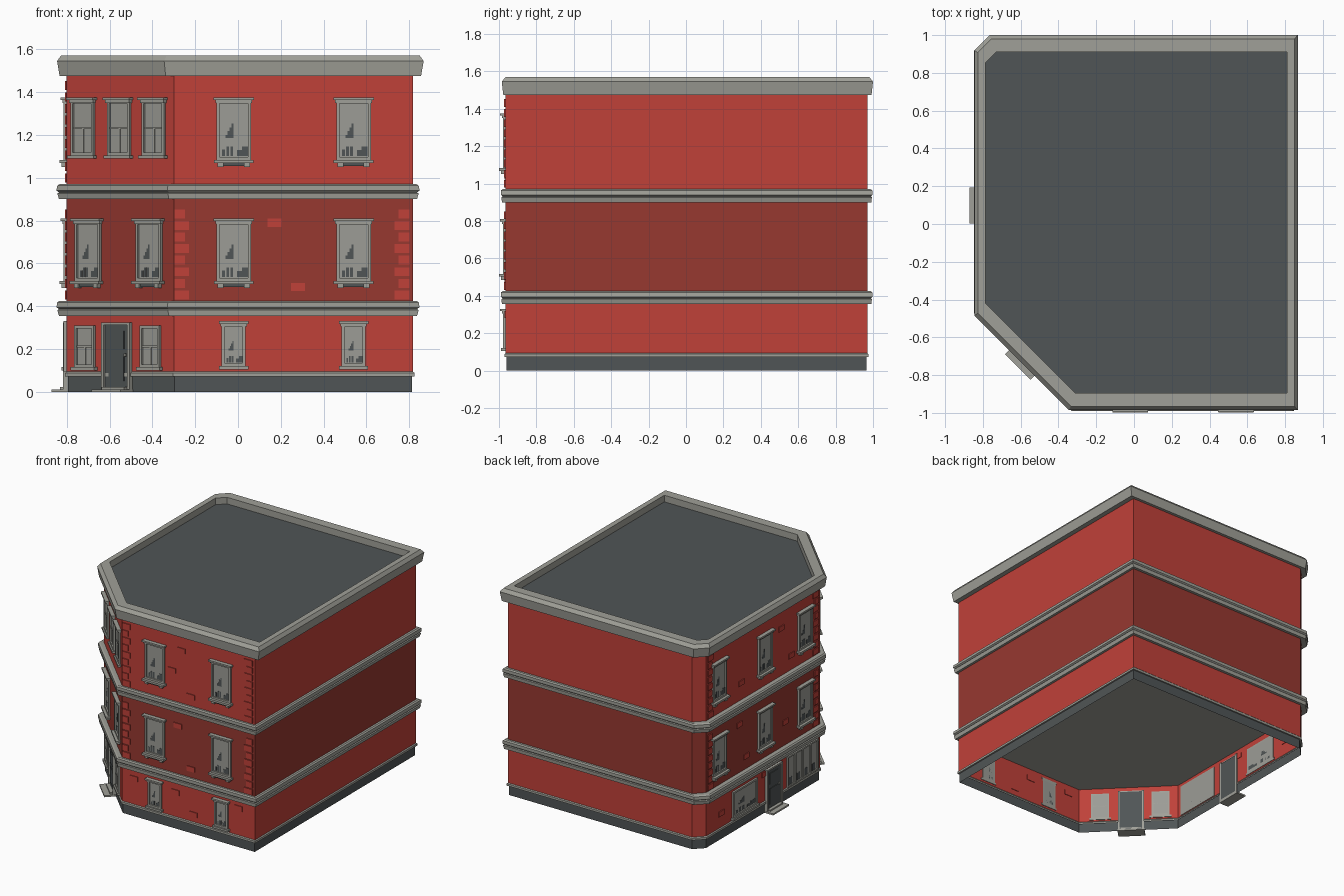
import bpy, bmesh, math
from mathutils import Matrix, Vector

if "Cube" in bpy.data.objects:
    bpy.data.objects.remove(bpy.data.objects["Cube"])


def material(name, rgb):
    m = bpy.data.materials.new(name)
    lin = [(c / 255 / 12.92 if c < 10 else ((c / 255 + 0.055) / 1.055) ** 2.4) for c in rgb]
    m.diffuse_color = (*lin, 1)
    m.use_nodes = True
    m.node_tree.nodes["Principled BSDF"].inputs["Base Color"].default_value = m.diffuse_color
    return m


MATS = [material("red brick", (192, 65, 57)), material("dark red brick", (151, 56, 48)),
        material("grey stone", (160, 160, 152)), material("slate", (80, 85, 86)),
        material("pane grey", (156, 156, 150))]
RED, DARK, STONE, SLATE, PANE = range(5)


def finish(name, bm):
    me = bpy.data.meshes.new(name)
    bm.to_mesh(me)
    bm.free()
    for m in MATS:
        me.materials.append(m)
    ob = bpy.data.objects.new(name, me)
    bpy.context.collection.objects.link(ob)
    return ob


# Building outline: rectangle with a large front-left and a small back-left chamfer
def outline(ext, dx, dy):
    x0, x1, y0, y1, c1, c2 = ext
    x0, x1, y0, y1 = x0 - dx, x1 + dx, y0 - dy, y1 + dy
    c1, c2 = c1 + 0.4 * dx, c2 + 0.4 * dx
    return [(x0 + c1, y0), (x1, y0), (x1, y1), (x0 + c2, y1), (x0, y1 - c2), (x0, y0 + c1)]


# Stack of outlines following a profile of (dx, dy, z)
def loft(name, ext, profile, mat, bottom=None, top=None):
    bm = bmesh.new()
    rings = [[bm.verts.new((x, y, z)) for x, y in outline(ext, dx, dy)] for dx, dy, z in profile]
    for a, b in zip(rings, rings[1:]):
        for i in range(6):
            j = (i + 1) % 6
            bm.faces.new((a[i], a[j], b[j], b[i])).material_index = mat
    if bottom is not None:
        bm.faces.new(rings[0][::-1]).material_index = bottom
    if top is not None:
        bm.faces.new(rings[-1]).material_index = top
    return finish(name, bm)


WALL = (-0.80, 0.818, -0.965, 0.97, 0.5, 0.07)
BAND = (-0.848, 0.848, -0.99, 0.997, 0.518, 0.08)
CROWN = (-0.845, 0.867, -0.985, 1.0, 0.5, 0.08)

# Plinth, walls, bands and roof parapet
loft("plinth", WALL, [(-.005, -.005, 0), (-.005, -.005, .072)], SLATE)
loft("plinth_ledge", WALL, [(-.005, -.005, .072), (.007, .006, .072), (.007, .006, .088), (0, 0, .094)], STONE)
for n, z0, z1, m in (("ground", .09, .36, RED), ("middle", .42, .905, DARK), ("upper", .96, 1.48, RED)):
    loft(n + "_floor_wall", WALL, [(0, 0, z0), (0, 0, z1)], m)
for n, z in (("lower_band", .355), ("upper_band", .90)):
    loft(n, BAND, [(-.012, -.006, z), (-.004, -.003, z + .027), (-.012, -.008, z + .032),
                   (0, 0, z + .04), (-.004, 0, z + .063), (-.014, -.01, z + .07)], STONE, STONE, STONE)
loft("parapet_and_roof", CROWN, [(-.012, -.008, 1.475), (0, 0, 1.545), (-.018, -.02, 1.57),
                                 (-.058, -.09, 1.57), (-.058, -.09, 1.52)], STONE, STONE, SLATE)


# Wall frames: local x along the wall, local y up, local z outward
def frame(origin, u):
    u = Vector(u).normalized()
    up = Vector((0, 0, 1))
    m = Matrix((u, up, u.cross(up))).transposed().to_4x4()
    m.translation = Vector(origin)
    return m


FRONT = frame((0, -.965, 0), (1, 0, 0))
CORNER = frame((-.55, -.7125, 0), (1, -1, 0))
LEFT = frame((-.80, 0, 0), (0, -1, 0))


class Part:
    """Collects boxes on one wall into a single object."""

    def __init__(self, name, wall):
        self.name, self.wall, self.bm = name, wall, bmesh.new()

    def box(self, u0, u1, z0, z1, d, mat, d0=-.004):
        m = self.wall @ Matrix.Translation(((u0 + u1) / 2, (z0 + z1) / 2, (d + d0) / 2)) \
            @ Matrix.Diagonal((u1 - u0, z1 - z0, d - d0, 1))
        r = bmesh.ops.create_cube(self.bm, size=1, matrix=m)
        for f in {f for v in r["verts"] for f in v.link_faces}:
            f.material_index = mat

    def border(self, u0, u1, z0, z1, t, d):
        self.box(u0, u0 + t, z0, z1, d, STONE)
        self.box(u1 - t, u1, z0, z1, d, STONE)
        self.box(u0 + t, u1 - t, z1 - t, z1, d, STONE)
        self.box(u0 + t, u1 - t, z0, z0 + t, d, STONE)

    # Dark room shapes seen in the glass
    def shadows(self, u0, w, z0, h):
        def b(a0, a1, b0, b1):
            self.box(u0 + a0 * w, u0 + a1 * w, z0 + b0 * h, z0 + b1 * h, .0055, SLATE)
        for i in range(4):
            b(.22 + .07 * i, .29 + .07 * i, .36, .42 + .07 * i)
        for a0, a1, b1 in ((.1, .2, .14), (.24, .34, .2), (.38, .48, .2), (.62, .78, .13), (.78, .99, .2)):
            b(a0, a1, .02, b1)

    def done(self):
        return finish(self.name, self.bm)


def window(name, wall, u, z0, z1, w, sash=False, under=True, head=True):
    p = Part(name, wall)
    h = w / 2
    zs = z0 + (.018 if under else 0)
    p.box(u - h + .01, u + h - .01, zs + .02, z1 - .02, .004, PANE)
    p.border(u - h, u + h, zs + .015, z1 - .014, .014, .014)
    p.box(u - h - .012, u + h + .012, zs, zs + .015, .034 if under else .024, STONE)
    if head:
        p.box(u - h - .005, u + h + .005, z1 - .025, z1 - .012, .02, STONE)
        p.box(u - h - .013, u + h + .013, z1 - .012, z1, .03, STONE)
    if under:
        p.box(u - h + .01, u + h - .01, z0 + .004, zs, .016, SLATE)
        for s in (-1, 1):
            c = u + s * (h - .02)
            p.box(c - .014, c + .014, z0, zs, .025, STONE)
    if sash:
        zm = (zs + z1) / 2
        p.box(u - h + .014, u + h - .014, zm - .005, zm + .005, .009, STONE)
        p.box(u - .005, u + .005, zs + .02, zm, .008, STONE)
    else:
        p.shadows(u - h + .014, w - .028, zs + .029, z1 - zs - .06)
    p.done()


# Windows on the two upper floors and the ground floor
for wall, label, us in ((FRONT, "front", (-.02, .54)), (LEFT, "left", (-.75, -.2, .28))):
    for i, u in enumerate(us):
        window(f"{label}_upper_window_{i}", wall, u, 1.05, 1.375, .162)
        window(f"{label}_middle_window_{i}", wall, u, .485, .81, .162)
for i, u in enumerate((-.02, .54)):
    window(f"front_ground_window_{i}", FRONT, u, .105, .33, .112, under=False)
for i, u in enumerate((-.24, 0, .228)):
    window(f"corner_upper_window_{i}", CORNER, u, 1.09, 1.375, .148, sash=True, under=False)
for i, u in enumerate((-.205, .198)):
    window(f"corner_middle_window_{i}", CORNER, u, .485, .81, .165)
for i, u in enumerate((-.226, .205)):
    window(f"corner_ground_window_{i}", CORNER, u, .10, .325, .13, sash=True, under=False, head=False)
window("left_picture_window", LEFT, -.445, .10, .325, .29, under=False, head=False)

# Shop window with posts on the left wall
p = Part("left_shop_window", LEFT)
p.box(.07, .43, .10, .325, .004, PANE)
p.border(.065, .435, .094, .33, .012, .014)
for i in range(1, 4):
    p.box(.065 + .0925 * i - .008, .065 + .0925 * i + .008, .1, .32, .012, STONE)
for i in range(4):
    p.box(.09 + .0925 * i, .125 + .0925 * i, .106, .16, .0055, SLATE)
p.done()

# Doors with panels, and their steps
for name, wall, u, reach in (("corner", CORNER, -.015, .078), ("left", LEFT, -.098, .07)):
    p = Part(name + "_door", wall)
    p.box(u - .08, u + .08, .01, .315, .008, SLATE, -.01)
    for s in (-1, 1):
        p.box(u + s * .085 - .008, u + s * .085 + .008, 0, .325, .018, STONE, -.01)
    p.box(u - .077, u + .077, .313, .325, .018, STONE)
    p.box(u - .05, u + .05, .20, .285, .012, SLATE)
    p.box(u - .05, u + .05, .05, .17, .012, SLATE)
    p.box(u + .055, u + .065, .165, .18, .018, STONE)
    p.done()
    p = Part(name + "_step", wall)
    p.box(u - .096, u + .096, 0, .012, reach, STONE, -.01)
    p.box(u - .075, u + .075, .012, .022, reach * .45, STONE, -.01)
    p.done()

# Corner quoins in alternating lengths
for label, wall, a, b in (("front", FRONT, -.297, .80), ("left", LEFT, -.885, .445)):
    p = Part(label + "_quoins", wall)
    for z, count in ((.432, 8), (.978, 9)):
        for i in range(count):
            w = .068 if i % 2 == 0 else .05
            zz = z + .054 * i
            p.box(a, a + w, zz, zz + .042, .007, RED)
            p.box(b - w, b, zz, zz + .042, .007, RED)
    p.done()

# Loose raised bricks
BRICKS = ((FRONT, ((.17, .79), (.28, .49), (.2, 1.37), (.12, 1.2), (.28, 1.04), (-.2, .29), (.15, .28), (.3, .15), (.68, .3))),
          (LEFT, ((-.5, .79), (-.42, .52), (.05, .6), (-.48, 1.1), (0, 1.33), (.12, 1.08), (-.72, .2), (-.2, .3))))
for wall, spots in BRICKS:
    p = Part("raised_bricks", wall)
    for u, z in spots:
        p.box(u - .033, u + .033, z - .019, z + .019, .006, RED)
    p.done()
